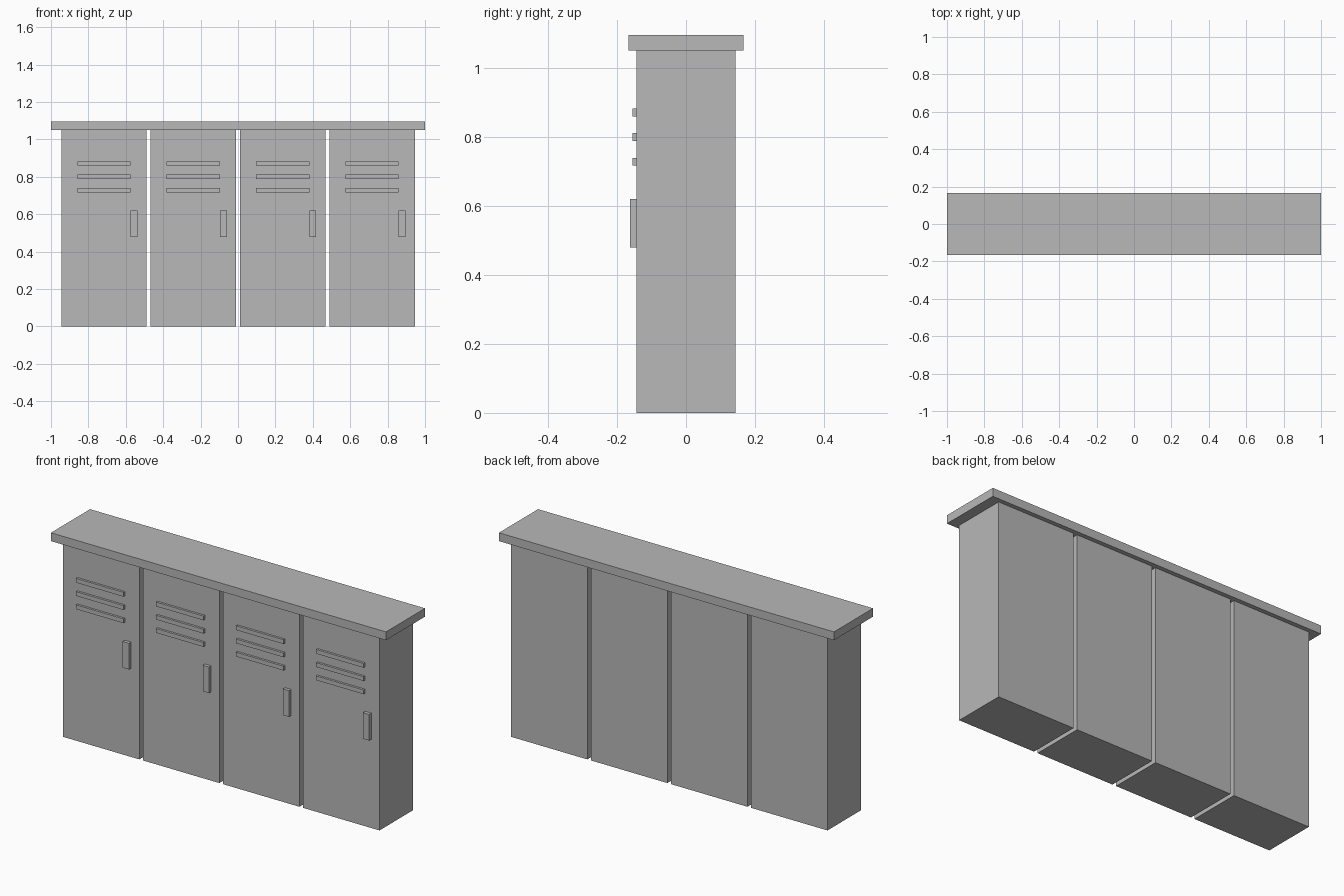
import bpy, bmesh
from mathutils import Vector

if "Cube" in bpy.data.objects:
    bpy.data.objects.remove(bpy.data.objects["Cube"])

grey = bpy.data.materials.new("locker_grey")
grey.diffuse_color = (0.48, 0.48, 0.48, 1)
grey.use_nodes = True
grey.node_tree.nodes["Principled BSDF"].inputs["Base Color"].default_value = grey.diffuse_color


def box(name, lo, hi):
    """Box between two opposite corners."""
    lo, hi = Vector(lo), Vector(hi)
    bm = bmesh.new()
    bmesh.ops.create_cube(bm, size=1)
    for v in bm.verts:
        v.co = (lo + hi) / 2 + v.co * (hi - lo)
    mesh = bpy.data.meshes.new(name)
    bm.to_mesh(mesh)
    bm.free()
    mesh.materials.append(grey)
    obj = bpy.data.objects.new(name, mesh)
    bpy.context.collection.objects.link(obj)
    return obj


PITCH, HALF_W, HALF_D = 0.478, 0.228, 0.1433
BODY_TOP, TOP = 1.05, 1.095

# Overhanging top slab
box("top_slab", (-1, -0.1667, BODY_TOP), (1, 0.1667, TOP))

for i in range(4):
    x = (i - 1.5) * PITCH
    n = i + 1
    # Locker body
    box(f"locker_body_{n}", (x - HALF_W, -HALF_D, 0), (x + HALF_W, HALF_D, BODY_TOP))
    # Three vent slats
    for j in range(3):
        z = 0.871 - j * 0.0715
        box(f"vent_slat_{n}_{j + 1}", (x - 0.142, -0.1553, z - 0.0115),
            (x + 0.142, -HALF_D, z + 0.0115))
    # Door handle
    box(f"handle_{n}", (x + 0.142, -0.162, 0.479), (x + 0.179, -HALF_D, 0.62))
